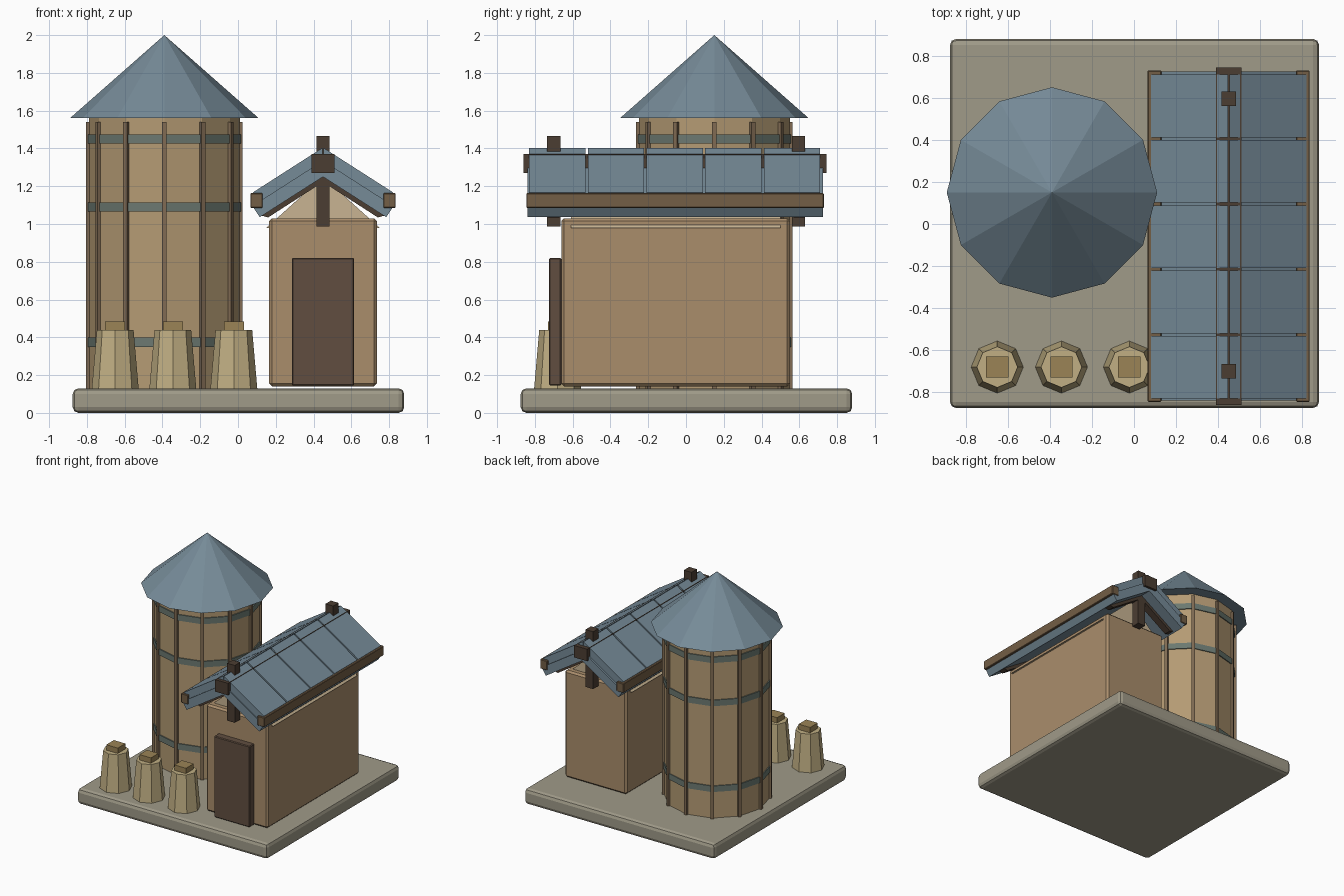
import bpy, bmesh, math
from mathutils import Matrix

if "Cube" in bpy.data.objects:
    bpy.data.objects.remove(bpy.data.objects["Cube"])


def material(name, r, g, b):
    m = bpy.data.materials.new(name)
    m.diffuse_color = (r ** 2.2, g ** 2.2, b ** 2.2, 1)
    m.use_nodes = True
    m.node_tree.nodes["Principled BSDF"].inputs["Base Color"].default_value = m.diffuse_color
    return m


STONE = material("stone", .62, .60, .53)
SILO = material("silo_tan", .70, .60, .45)
RIB = material("rib_brown", .50, .42, .33)
BAND = material("band_grey_green", .42, .47, .44)
ROOF = material("roof_blue", .46, .54, .59)
WALL = material("wall_tan", .66, .55, .42)
GABLE = material("gable_cream", .78, .70, .57)
WOOD = material("dark_wood", .30, .25, .21)
DOOR = material("door_brown", .38, .31, .26)
EAVE = material("eave_brown", .45, .37, .28)
SACK = material("sack_cream", .75, .68, .51)
CAP = material("cap_ochre", .60, .51, .34)


def finish(name, bm, mat, bevel=0, segments=1):
    bmesh.ops.recalc_face_normals(bm, faces=bm.faces)
    me = bpy.data.meshes.new(name)
    bm.to_mesh(me)
    bm.free()
    me.materials.append(mat)
    ob = bpy.data.objects.new(name, me)
    bpy.context.collection.objects.link(ob)
    if bevel:
        mod = ob.modifiers.new("bevel", 'BEVEL')
        mod.width, mod.segments = bevel, segments
    return ob


def box(name, x, y, z, mat, bevel=0, segments=1):
    """Box from (min, max) pairs."""
    bm = bmesh.new()
    size = [b - a for a, b in (x, y, z)]
    mid = [(a + b) / 2 for a, b in (x, y, z)]
    bmesh.ops.create_cube(bm, size=1, matrix=Matrix.Translation(mid) @ Matrix.Diagonal((*size, 1)))
    return finish(name, bm, mat, bevel, segments)


def cone(name, x, y, z0, z1, r0, r1, sides, mat):
    bm = bmesh.new()
    bmesh.ops.create_cone(bm, cap_ends=True, segments=sides, radius1=r0, radius2=r1,
                          depth=z1 - z0, matrix=Matrix.Translation((x, y, (z0 + z1) / 2)))
    return finish(name, bm, mat)


def prism(name, pts, y0, y1, mat):
    """Extrude an (x, z) profile along y."""
    bm = bmesh.new()
    f = bm.faces.new([bm.verts.new((x, y0, z)) for x, z in pts])
    ext = bmesh.ops.extrude_face_region(bm, geom=[f])["geom"]
    bmesh.ops.translate(bm, vec=(0, y1 - y0, 0),
                        verts=[v for v in ext if isinstance(v, bmesh.types.BMVert)])
    return finish(name, bm, mat)


# Ground slab
box("base_slab", (-.875, .88), (-.875, .88), (0, .13), STONE, .03, 2)

# Silo: body, bands, vertical ribs and conical roof
SX, SY = -.39, .15
cone("silo_body", SX, SY, .13, 1.56, .40, .40, 12, SILO)
for i, z in enumerate((.375, 1.09, 1.45)):
    cone(f"silo_band_{i}", SX, SY, z - .025, z + .025, .408, .408, 12, BAND)
for i in range(12):
    rib = box(f"silo_rib_{i}", (.385, .415), (-.0125, .0125), (.13, 1.54), RIB)
    rib.location = (SX, SY, 0)
    rib.rotation_euler.z = i * math.pi / 6
cone("silo_roof", SX, SY, 1.56, 2.0, .50, 0, 12, ROOF)

# House walls, door and gable
HX = .45
box("house_walls", (.165, .735), (-.66, .55), (.14, 1.03), WALL, .015)
box("door", (.285, .615), (-.725, -.66), (.145, .82), DOOR, .006)
prism("gable", [(HX - .3, .98), (HX + .3, .98), (HX, 1.25)], -.61, .50, GABLE)

# Roof: both slopes share mirrored profiles
for side, s in (("left", -1), ("right", 1)):
    def prof(pts):
        return [(HX + s * u, z) for u, z in pts]
    prism(f"roof_deck_{side}", prof([(0, 1.335), (.374, 1.096), (.335, 1.036), (0, 1.25)]),
          -.84, .725, ROOF)
    for i in range(5):
        y = -.83 + i * .3105
        prism(f"roof_panel_{side}_{i}",
              prof([(.003, 1.403), (.37, 1.168), (.34, 1.1174), (.003, 1.333)]),
              y, y + .298, ROOF)
    # Rafters under the overhangs
    for end, y in (("front", -.70), ("back", .60)):
        prism(f"rafter_{side}_{end}", prof([(0, 1.252), (.325, 1.044), (.29, 1.035), (0, 1.222)]),
              y - .03, y + .03, WOOD)
    a, b = sorted((HX + s * .32, HX + s * .385))
    box(f"eave_beam_{side}", (a, b), (-.845, .73), (1.085, 1.163), EAVE, .004)

# Ridge beam and the king posts through it
box("ridge_beam", (.39, .51), (-.86, .745), (1.27, 1.37), WOOD)
for end, y in (("front", -.70), ("back", .595)):
    box(f"king_post_{end}", (.415, .485), (y - .035, y + .035), (.987, 1.465), WOOD)

# Sacks with square caps
for i, x in enumerate((-.65, -.345, -.022)):
    cone(f"sack_{i}", x, -.68, .13, .44, .124, .097, 8, SACK)
    box(f"sack_cap_{i}", (x - .053, x + .053), (-.73, -.63), (.44, .485), CAP)
